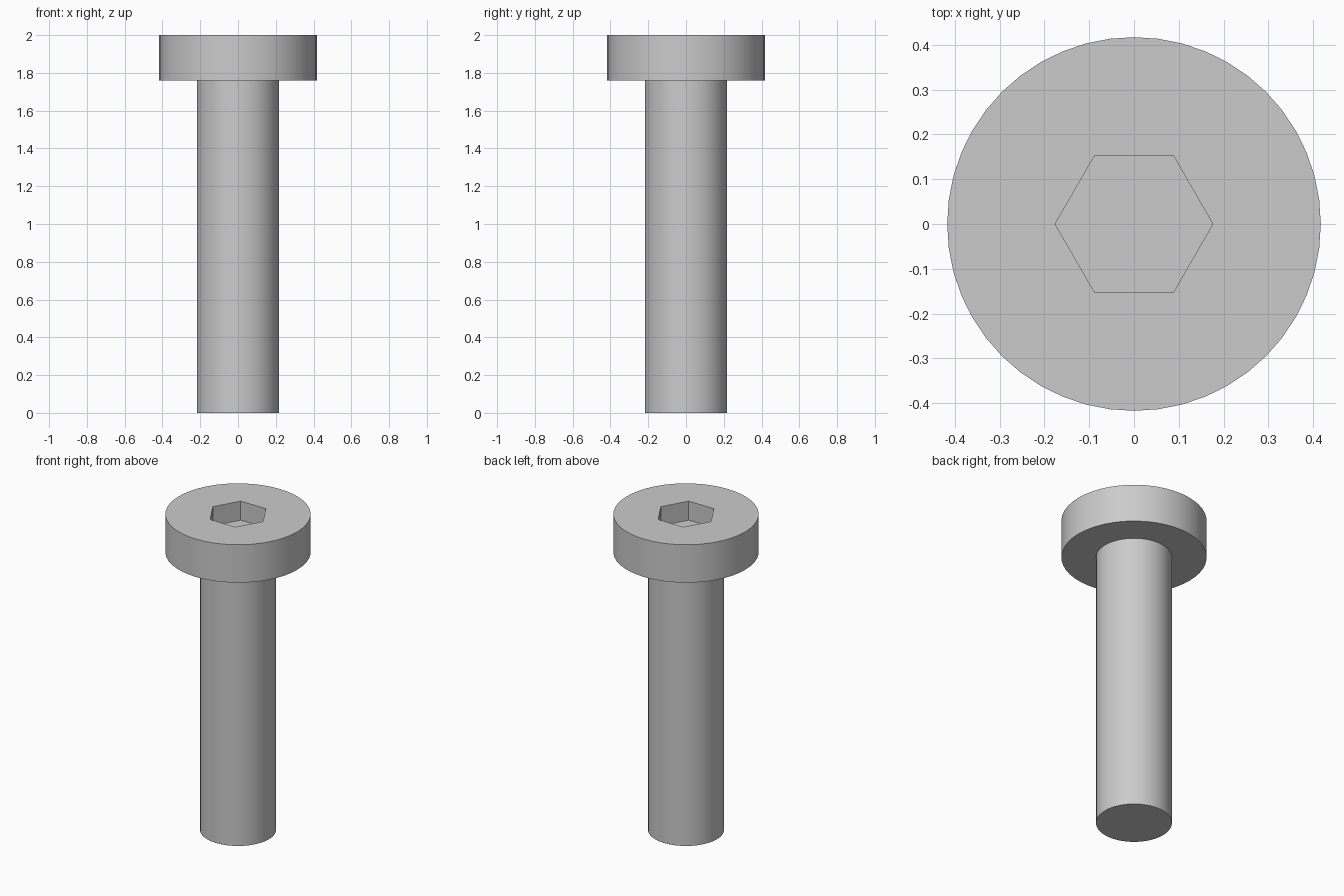
import bpy
import bmesh
from math import radians
from mathutils import Matrix

cube = bpy.data.objects.get("Cube")
if cube:
    bpy.data.objects.remove(cube, do_unlink=True)

HEIGHT = 2.0
HEAD_BASE = 1.76
HEAD_RADIUS = 0.417
SHANK_RADIUS = 0.218
SOCKET_RADIUS = 0.176
SOCKET_DEPTH = 0.12
SIDES = 48

steel = bpy.data.materials.new("grey steel")
steel.use_nodes = True
GREY = (0.6, 0.6, 0.6, 1)
steel.diffuse_color = GREY
steel.node_tree.nodes["Principled BSDF"].inputs["Base Color"].default_value = GREY


def add_object(name, bm):
    mesh = bpy.data.meshes.new(name)
    bm.to_mesh(mesh)
    bm.free()
    mesh.materials.append(steel)
    obj = bpy.data.objects.new(name, mesh)
    bpy.context.collection.objects.link(obj)
    return obj


# Bolt body: a disc extruded up the shank, out under the head and up its side
bm = bmesh.new()
bmesh.ops.create_circle(bm, cap_ends=True, segments=SIDES, radius=SHANK_RADIUS)
face = bm.faces[:][0]
for radius, z in ((SHANK_RADIUS, HEAD_BASE), (HEAD_RADIUS, HEAD_BASE), (HEAD_RADIUS, HEIGHT)):
    old_radius = face.verts[0].co.xy.length
    edges = list(face.edges)
    ring = bmesh.ops.extrude_edge_only(bm, edges=edges)["geom"]
    verts = [g for g in ring if isinstance(g, bmesh.types.BMVert)]
    for v in verts:
        v.co.xy *= radius / old_radius
        v.co.z = z
    face_edges = [g for g in ring if isinstance(g, bmesh.types.BMEdge)
                  and all(v in verts for v in g.verts)]
    cap = bmesh.ops.contextual_create(bm, geom=face_edges)["faces"][0]
    # Keep the bottom disc, drop the temporary caps between sections
    if face.calc_center_median().z > 0.01:
        bmesh.ops.delete(bm, geom=[face], context='FACES_ONLY')
    face = cap
bmesh.ops.recalc_face_normals(bm, faces=bm.faces[:])
bolt = add_object("socket_head_bolt", bm)

# Hexagonal drive socket cut into the top of the head
bm = bmesh.new()
bmesh.ops.create_cone(bm, cap_ends=True, segments=6, radius1=SOCKET_RADIUS,
                      radius2=SOCKET_RADIUS, depth=2 * SOCKET_DEPTH,
                      matrix=Matrix.Translation((0, 0, HEIGHT))
                      @ Matrix.Rotation(radians(30), 4, 'Z'))
# Corners of the hexagon point along x
corner = max(bm.verts, key=lambda v: v.co.x).co
if abs(corner.y) > 0.01:
    bmesh.ops.rotate(bm, verts=bm.verts[:], matrix=Matrix.Rotation(radians(30), 3, 'Z'))
cutter = add_object("socket_cutter", bm)
cutter.hide_render = True

cut = bolt.modifiers.new("socket", 'BOOLEAN')
cut.operation = 'DIFFERENCE'
cut.solver = 'EXACT'
cut.object = cutter

bpy.ops.object.select_all(action='DESELECT')
bolt.select_set(True)
bpy.context.view_layer.objects.active = bolt
bpy.ops.object.modifier_apply(modifier=cut.name)
bpy.data.objects.remove(cutter, do_unlink=True)
bpy.ops.object.shade_smooth_by_angle(angle=radians(30))
